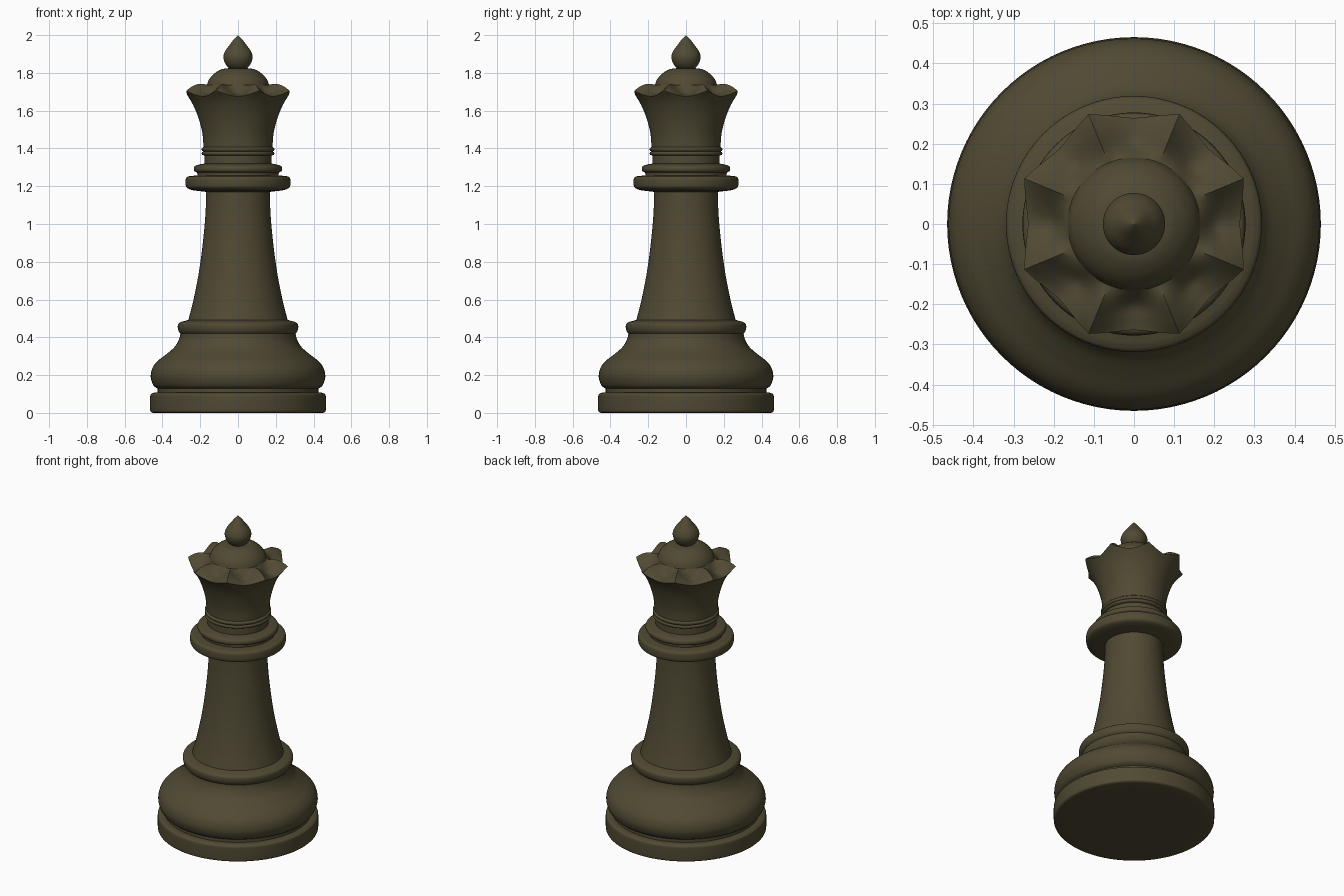
import bpy, bmesh, math

SEG = 96
wood = bpy.data.materials.new("dark_olive")
wood.diffuse_color = (0.080, 0.067, 0.033, 1)


def smooth(pts, steps=5):
    """Catmull-Rom curve through the given (r, z) points."""
    p = [pts[0]] + list(pts) + [pts[-1]]
    out = []
    for i in range(1, len(p) - 2):
        for s in range(steps):
            t = s / steps
            out.append(tuple(
                0.5 * (2 * b + (c - a) * t + (2 * a - 5 * b + 4 * c - d) * t * t
                       + (3 * b - a - 3 * c + d) * t ** 3)
                for a, b, c, d in zip(p[i - 1], p[i], p[i + 1], p[i + 2])))
    return out + [tuple(pts[-1])]


def lathe(name, profile_at):
    """Revolve a profile that may change with the angle."""
    bm = bmesh.new()
    rings = []
    for k in range(SEG):
        a = 2 * math.pi * k / SEG
        rings.append([bm.verts.new((r * math.cos(a), r * math.sin(a), z))
                      for r, z in profile_at(a)])
    for k in range(SEG):
        u, v = rings[k], rings[(k + 1) % SEG]
        for j in range(len(u) - 1):
            bm.faces.new((u[j], v[j], v[j + 1], u[j + 1]))
    bmesh.ops.remove_doubles(bm, verts=bm.verts, dist=1e-5)
    me = bpy.data.meshes.new(name)
    bm.to_mesh(me)
    bm.free()
    me.materials.append(wood)
    ob = bpy.data.objects.new(name, me)
    bpy.context.collection.objects.link(ob)
    bpy.ops.object.select_all(action='DESELECT')
    ob.select_set(True)
    bpy.context.view_layer.objects.active = ob
    bpy.ops.object.shade_smooth_by_angle(angle=math.radians(40))
    return ob


def turned(name, *curves):
    prof = []
    for c in curves:
        prof += smooth(c)
    lathe(name, lambda a: prof)


# foot disc with closed bottom, and the groove above it
turned("foot", [(0, 0), (0.45, 0)],
       [(0.45, 0), (0.461, 0.005), (0.465, 0.02), (0.465, 0.085), (0.46, 0.1), (0.445, 0.107)],
       [(0.445, 0.107), (0.425, 0.109)], [(0.425, 0.109), (0.425, 0.128)])

# rounded lower body sweeping up to the ring
turned("base_bulge",
       [(0.425, 0.128), (0.445, 0.142), (0.458, 0.17), (0.462, 0.2), (0.452, 0.24),
        (0.425, 0.275), (0.38, 0.31), (0.335, 0.35), (0.312, 0.39), (0.305, 0.42)])
turned("base_ring",
       [(0.305, 0.42), (0.314, 0.432), (0.319, 0.452), (0.316, 0.472), (0.3, 0.482)],
       [(0.3, 0.482), (0.263, 0.492)])

# tapering stem
turned("stem",
       [(0.263, 0.492), (0.24, 0.58), (0.215, 0.7), (0.196, 0.82), (0.181, 0.95),
        (0.172, 1.06), (0.168, 1.17)])

# wide and narrow collars
turned("wide_collar",
       [(0.168, 1.17), (0.235, 1.178)],
       [(0.235, 1.178), (0.262, 1.186), (0.276, 1.2), (0.277, 1.235), (0.27, 1.249), (0.255, 1.254)],
       [(0.255, 1.254), (0.215, 1.257)])
turned("narrow_collar",
       [(0.215, 1.257), (0.216, 1.272)],
       [(0.216, 1.272), (0.231, 1.28), (0.234, 1.294), (0.227, 1.308), (0.205, 1.315)],
       [(0.205, 1.315), (0.178, 1.32)])

# neck with two thin beads
turned("neck",
       [(0.178, 1.32), (0.178, 1.362)],
       [(0.178, 1.362), (0.19, 1.367), (0.192, 1.376), (0.185, 1.384)],
       [(0.185, 1.384), (0.191, 1.39), (0.192, 1.4), (0.183, 1.408)])

# flared crown: blend between a notch profile and a point profile
OUT_TIP = smooth([(0.183, 1.408), (0.188, 1.47), (0.203, 1.54), (0.228, 1.61), (0.26, 1.665), (0.296, 1.705)])
OUT_NOTCH = smooth([(0.183, 1.408), (0.187, 1.47), (0.2, 1.53), (0.218, 1.585), (0.24, 1.635), (0.264, 1.675)])
IN_TIP = smooth([(0.296, 1.705), (0.265, 1.727), (0.22, 1.742), (0.165, 1.735)])
IN_NOTCH = smooth([(0.264, 1.675), (0.235, 1.68), (0.2, 1.69), (0.165, 1.735)])


def crown_profile(a):
    u = (a / (math.pi / 4)) % 1           # notches at 0, points at 0.5
    w = (1 - abs(2 * u - 1)) ** 1.6
    return [(n[0] + (t[0] - n[0]) * w, n[1] + (t[1] - n[1]) * w)
            for t, n in zip(OUT_TIP + IN_TIP, OUT_NOTCH + IN_NOTCH)]


lathe("crown", crown_profile)

# dome and drop-shaped finial
turned("dome",
       [(0.165, 1.735), (0.155, 1.762), (0.133, 1.79), (0.105, 1.811), (0.08, 1.821), (0.048, 1.825)])
turned("finial",
       [(0.048, 1.825), (0.066, 1.846), (0.076, 1.872), (0.076, 1.895), (0.064, 1.922),
        (0.043, 1.95), (0.02, 1.98), (0, 2.0)])
